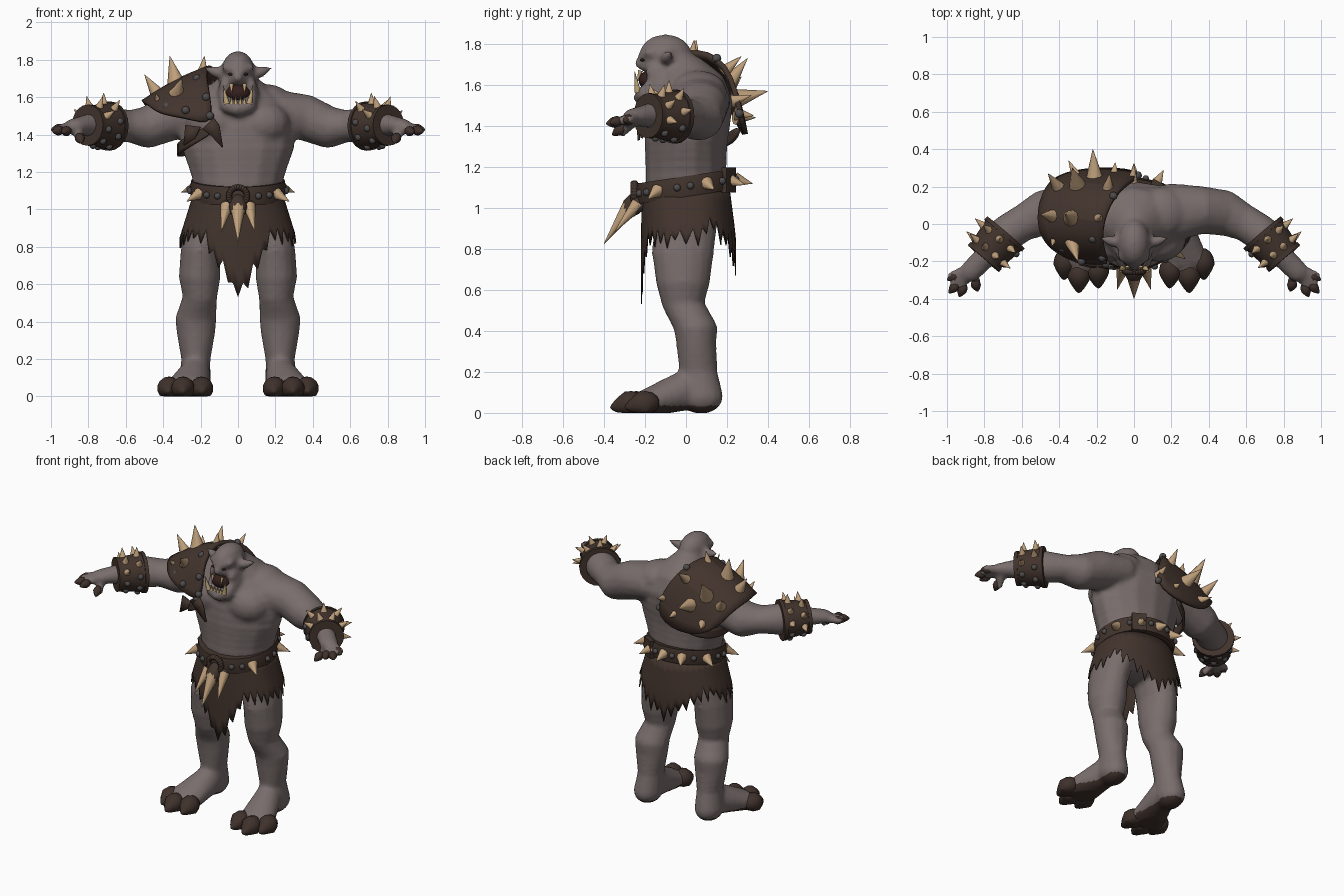
import bpy, bmesh, math, random
from mathutils import Vector, Matrix

random.seed(4)
cube = bpy.data.objects.get("Cube")
if cube:
    bpy.data.objects.remove(cube)


def material(name, *rgb):
    m = bpy.data.materials.new(name)
    m.use_nodes = True
    m.diffuse_color = (*rgb, 1)
    bsdf = next(n for n in m.node_tree.nodes if n.type == 'BSDF_PRINCIPLED')
    bsdf.inputs["Base Color"].default_value = (*rgb, 1)
    bsdf.inputs["Roughness"].default_value = 0.8
    return m


SKIN = material("grey skin", .19, .155, .15)
LEATHER = material("brown leather", .055, .034, .026)
NAIL = material("dark nail", .05, .031, .025)
HORN = material("tan horn", .52, .35, .2)
STUD = material("grey stud", .075, .07, .07)
MOUTH = material("dark mouth", .035, .014, .012)
TOOTH = material("yellowed tooth", .55, .4, .2)

# One unit sphere, copied for every rounded form
unit = bmesh.new()
bmesh.ops.create_uvsphere(unit, u_segments=14, v_segments=8, radius=1)
unit.verts.index_update()
SPHERE = [v.co.copy() for v in unit.verts]
SPHERE_FACES = [[v.index for v in f.verts] for f in unit.faces]
unit.free()


def add_sphere(bm, place):
    verts = [bm.verts.new(place(co)) for co in SPHERE]
    for face in SPHERE_FACES:
        bm.faces.new([verts[i] for i in face])


def ball(bm, x, y, z, rx, ry, rz):
    add_sphere(bm, lambda c: (x + c.x * rx, y + c.y * ry, z + c.z * rz))


def finish(name, bm, *mats):
    bmesh.ops.recalc_face_normals(bm, faces=bm.faces)
    mesh = bpy.data.meshes.new(name)
    bm.to_mesh(mesh)
    bm.free()
    obj = bpy.data.objects.new(name, mesh)
    bpy.context.collection.objects.link(obj)
    for m in mats:
        mesh.materials.append(m)
    return obj


def smooth(obj):
    bpy.ops.object.select_all(action='DESELECT')
    obj.select_set(True)
    bpy.context.view_layer.objects.active = obj
    bpy.ops.object.shade_smooth_by_angle(angle=math.radians(40))


def sweep(bm, side, *pts, n=5):
    """Run an ellipsoid along points of x, y, z, rx, ry, rz."""
    for a, b in zip(pts, pts[1:]):
        for i in range(n + 1):
            c = [p + (q - p) * i / n for p, q in zip(a, b)]
            ball(bm, side * c[0], *c[1:])


def aim(a, b):
    d = b - a
    return Matrix.Translation((a + b) / 2) @ d.to_track_quat('Z', 'Y').to_matrix().to_4x4()


def spike(bm, a, b, r, tip=0.001, sides=10):
    a, b = Vector(a), Vector(b)
    bmesh.ops.create_cone(bm, cap_ends=True, segments=sides, radius1=r, radius2=tip,
                          depth=(b - a).length, matrix=aim(a, b))


def claw(bm, a, b, r, pinch=.65):
    a, b = Vector(a), Vector(b)
    half, turn = (b - a).length / 2, aim(a, b)

    def place(c):
        k = r * (1 - pinch * max(c.z, 0))
        return turn @ Vector((c.x * k, c.y * k, c.z * half))
    add_sphere(bm, place)


def patch(name, rows, thick, levels=2):
    bm = bmesh.new()
    grid = [[bm.verts.new(p) for p in row] for row in rows]
    for r, s in zip(grid, grid[1:]):
        for i in range(len(r) - 1):
            bm.faces.new((r[i], r[i + 1], s[i + 1], s[i]))
    obj = finish(name, bm, LEATHER)
    sub = obj.modifiers.new("round", 'SUBSURF')
    sub.levels = sub.render_levels = levels
    sol = obj.modifiers.new("thick", 'SOLIDIFY')
    sol.thickness, sol.offset = thick, 0
    smooth(obj)


# Body: overlapping swept forms fused into one skin
bm = bmesh.new()
sweep(bm, 1, (0, 0, .95, .22, .17, .08), (0, 0, 1.1, .235, .2, .08), (0, 0, 1.2, .262, .2, .08),
      (0, 0, 1.32, .305, .205, .08), (0, .01, 1.42, .325, .21, .08), (0, .02, 1.52, .3, .21, .09),
      (0, .03, 1.6, .2, .17, .1), (0, -.02, 1.66, .11, .13, .1), (0, -.09, 1.7, .085, .11, .1))
# Skull, muzzle and throat
ball(bm, 0, -.1, 1.745, .088, .13, .102)
ball(bm, 0, -.18, 1.69, .055, .05, .03)
ball(bm, 0, -.225, 1.705, .028, .028, .026)
ball(bm, 0, -.11, 1.6, .085, .08, .09)
for s in (-1, 1):
    # Brow, cheek, jaw, ear
    sweep(bm, s, (.015, -.2, 1.742, .03, .035, .022), (.06, -.17, 1.758, .03, .035, .02), n=3)
    ball(bm, s * .068, -.14, 1.66, .033, .06, .05)
    sweep(bm, s, (.08, -.12, 1.62, .032, .045, .06), (.058, -.2, 1.555, .038, .042, .042),
          (0, -.215, 1.537, .042, .042, .04))
    claw(bm, (s * .07, -.11, 1.715), (s * .185, -.07, 1.76), .03)
    # Chest, shoulder, arm and palm
    ball(bm, s * .13, -.08, 1.46, .15, .125, .12)
    ball(bm, s * .15, .06, 1.57, .14, .14, .1)
    sweep(bm, s, (.2, .06, 1.52, .14, .16, .12), (.36, .075, 1.49, .11, .13, .125),
          (.48, .06, 1.44, .11, .125, .112), (.58, .015, 1.445, .08, .105, .085),
          (.68, -.05, 1.45, .1, .1, .1), (.8, -.18, 1.45, .062, .062, .06),
          (.87, -.25, 1.445, .06, .06, .042))
    for x, y, z in ((.925, -.335, 1.42), (.965, -.32, 1.425), (.975, -.275, 1.43), (.84, -.31, 1.37)):
        sweep(bm, s, (.87, -.24, 1.44, .035, .035, .032), (x, y, z, .023, .023, .023))
    # Leg and foot
    sweep(bm, s, (.16, 0, .95, .12, .16, .07), (.2, -.015, .78, .11, .155, .07),
          (.205, -.015, .64, .115, .135, .06), (.203, -.015, .53, .094, .105, .06),
          (.225, .045, .42, .112, .108, .06), (.225, .05, .34, .106, .1, .06),
          (.225, .06, .2, .08, .095, .07), (.232, .075, .08, .088, .108, .085))
    sweep(bm, s, (.23, 0, .11, .085, .1, .1), (.27, -.17, .055, .12, .08, .07))
    for x, y in ((.2, -.24), (.29, -.26), (.365, -.21)):
        sweep(bm, s, (.27, -.12, .05, .06, .06, .06), (x, y, .045, .05, .05, .05))
body = finish("body", bm, SKIN, NAIL)
rem = body.modifiers.new("fuse", 'REMESH')
rem.mode, rem.voxel_size = 'VOXEL', .015
soft = body.modifiers.new("soften", 'SMOOTH')
soft.factor, soft.iterations = .5, 4
dg = bpy.context.evaluated_depsgraph_get()
fused = bpy.data.meshes.new_from_object(body.evaluated_get(dg))
body.modifiers.clear()
body.data = fused
fused.materials.clear()
for m in (SKIN, NAIL):
    fused.materials.append(m)
for v in fused.vertices:
    v.co.z = max(v.co.z, 0)
fused.update()
for p in fused.polygons:  # dark soles
    p.material_index = int(p.center.z < .035 and p.normal.z < -.4)
    p.use_smooth = True

# Nails of toes and fingers
bm = bmesh.new()
for s in (-1, 1):
    for x, y in ((.19, -.345), (.295, -.37), (.375, -.3)):
        claw(bm, (s * (x * .9 + .027), y + .17, .06), (s * x, y, .025), .063, .55)
    for x, y, z in ((.935, -.39, 1.41), (.99, -.37, 1.415), (1, -.3, 1.425), (.835, -.36, 1.355)):
        end = Vector((s * x, y, z))
        claw(bm, end + (Vector((s * .87, -.24, 1.44)) - end).normalized() * .08, end, .027, .5)
for v in bm.verts:
    v.co.z = max(v.co.z, 0)
smooth(finish("nails", bm, NAIL))

# Mouth, eyes and teeth
bm = bmesh.new()
ball(bm, 0, -.185, 1.622, .066, .046, .046)
for s in (-1, 1):
    ball(bm, s * .04, -.212, 1.722, .014, .012, .007)
smooth(finish("mouth_and_eyes", bm, MOUTH))
bm = bmesh.new()
for s in (-1, 1):
    spike(bm, (s * .06, -.235, 1.565), (s * .08, -.25, 1.665), .016)
    spike(bm, (s * .035, -.222, 1.67), (s * .035, -.238, 1.615), .012)
    for x in (.012, .034):
        spike(bm, (s * x, -.235, 1.565), (s * x, -.243, 1.605), .01)
smooth(finish("teeth", bm, TOOTH))

horns, studs = bmesh.new(), bmesh.new()


# Belt: a tilted oval band
def belt_point(a, out=0, up=0):
    y = math.sin(a) * (.24 + out)
    return Vector((math.cos(a) * (.25 + out), y, 1.105 + .15 * y + up))


bm = bmesh.new()
N = 48
section = ((-.05, -.045), (0, -.05), (.01, 0), (0, .05), (-.05, .045))
loops = [[bm.verts.new(belt_point(math.tau * i / N, *q)) for q in section] for i in range(N)]
for i in range(N):
    a, b = loops[i], loops[(i + 1) % N]
    for j in range(5):
        k = (j + 1) % 5
        bm.faces.new((a[j], a[k], b[k], b[j]))
smooth(finish("belt", bm, LEATHER))
for deg in (-35, 25, 62, 90, 118, 155, 215):
    a = math.radians(deg)
    spike(horns, belt_point(a), belt_point(a, .085, -.035), .034)
for deg in (-65, -50, -10, 5, 45, 76, 104, 135, 175, 190, 230, 245):
    ball(studs, *belt_point(math.radians(deg), .01), .018, .018, .018)

# Buckle ring, hanging knot and loop plate
bm = bmesh.new()
for i in range(24):
    a = math.tau * i / 24
    ball(bm, .048 * math.cos(a), -.252, 1.07 + .048 * math.sin(a), .017, .02, .017)
claw(bm, (0, -.2, 1.08), (0, -.33, .93), .05)
for s in (-1, 1):
    claw(bm, (s * .04, -.2, 1.06), (s * .075, -.28, .95), .035)
smooth(finish("buckle", bm, LEATHER))
bm = bmesh.new()
plate = Matrix.Translation(belt_point(math.radians(58), .005)) @ Matrix.Rotation(math.radians(-30), 4, 'Z')
bmesh.ops.create_cube(bm, size=1, matrix=plate @ Matrix.Diagonal((.09, .03, .12, 1)))
finish("belt_loop", bm, LEATHER)
spike(horns, (0, -.27, 1.01), (0, -.4, .825), .042)
for s in (-1, 1):
    spike(horns, (s * .06, -.235, 1.02), (s * .09, -.35, .88), .034)

# Loincloth with a ragged hem, long at front and back
HEM = ((0, .53), (10, .62), (20, .72), (32, .82), (60, .86), (90, .82), (115, .9), (140, .84), (165, .74), (180, .7))


def hem(deg):
    for (a, p), (b, q) in zip(HEM, HEM[1:]):
        if a <= deg <= b:
            return p + (q - p) * (deg - a) / (b - a)


bm = bmesh.new()
M, ROWS = 72, 6
cols = []
for i in range(M):
    deg = 360 * i / M
    a = math.radians(deg)
    low = hem(min(deg, 360 - deg))
    if i:
        low += random.uniform(.02, .07) if i % 2 else random.uniform(-.05, .015)
    col = []
    for j in range(ROWS):
        z = 1.08 + (low - 1.08) * j / (ROWS - 1)
        t = min((1.08 - z) / .23, 1)
        c = math.cos(a)
        y = -math.copysign(abs(c) ** .8, c) * (.215 + (.03 if c < 0 else .005) * t)
        col.append(bm.verts.new((math.sin(a) * (.24 + .072 * t), y, z)))
    cols.append(col)
for i in range(M):
    a, b = cols[i], cols[(i + 1) % M]
    for j in range(ROWS - 1):
        bm.faces.new((a[j], b[j], b[j + 1], a[j + 1]))
skirt = finish("loincloth", bm, LEATHER)
skirt.modifiers.new("thick", 'SOLIDIFY').thickness = .006
smooth(skirt)

# Shoulder guard over the right shoulder, with strap and flaps
patch("shoulder_guard", (
    ((-.12, -.22, 1.44), (-.16, -.17, 1.66), (-.18, 0, 1.785), (-.08, .21, 1.73), (.08, .27, 1.42)),
    ((-.27, -.22, 1.49), (-.32, -.13, 1.64), (-.35, .03, 1.715), (-.29, .25, 1.63), (-.16, .3, 1.34)),
    ((-.43, -.14, 1.51), (-.49, -.07, 1.57), (-.52, .03, 1.58), (-.48, .2, 1.54), (-.38, .27, 1.38))), .025)
strap = ((-.12, -.215, 1.44), (-.27, -.19, 1.36), (-.34, 0, 1.31), (-.28, .19, 1.31), (-.13, .26, 1.38))
patch("chest_strap", [[(x, y, z + d) for x, y, z in strap] for d in (-.03, .03)], .015)
patch("chest_flap", (((-.19, -.225, 1.43), (-.13, -.235, 1.49)),
                     ((-.15, -.235, 1.4), (-.1, -.24, 1.45)),
                     ((-.085, -.23, 1.33), (-.08, -.23, 1.335))), .012, 0)
patch("side_flap", (((-.28, -.2, 1.45), (-.2, -.23, 1.44)),
                    ((-.29, -.215, 1.34), (-.23, -.23, 1.38))), .012, 0)
for base, tip, r in (
        ((-.33, .03, 1.67), (-.365, .05, 1.82), .05), ((-.42, .04, 1.6), (-.5, .05, 1.72), .045),
        ((-.33, -.09, 1.61), (-.3, -.2, 1.7), .045), ((-.42, -.06, 1.56), (-.44, -.12, 1.62), .03),
        ((-.4, .19, 1.55), (-.46, .27, 1.64), .038), ((-.3, .2, 1.6), (-.33, .3, 1.73), .048),
        ((-.21, .23, 1.53), (-.22, .4, 1.57), .052), ((-.01, .22, 1.52), (0, .32, 1.55), .032),
        ((-.14, .18, 1.66), (-.13, .27, 1.74), .035), ((-.3, .24, 1.44), (-.35, .34, 1.44), .035),
        ((-.11, .24, 1.46), (-.1, .33, 1.45), .035), ((-.19, .03, 1.73), (-.18, .04, 1.82), .03)):
    spike(horns, base, tip, r)
for x, y, z in ((-.17, -.18, 1.6), (-.15, -.215, 1.5), (-.28, -.2, 1.53), (-.22, -.08, 1.7),
                (-.38, -.13, 1.55), (-.11, .15, 1.73), (.02, .26, 1.46)):
    ball(studs, x, y, z, .022, .022, .022)

# Bracers ringed with spikes and studs
for s, label in ((1, "left"), (-1, "right")):
    a, b = Vector((s * .685, -.045, 1.445)), Vector((s * .805, -.185, 1.45))
    bm = bmesh.new()
    spike(bm, a, b, .128, .102, 20)
    for t, r in ((.06, .132), (.94, .11)):
        c = a.lerp(b, t)
        d = (b - a) * .06
        spike(bm, c - d, c + d, r, r, 20)
    smooth(finish(label + "_bracer", bm, LEATHER))
    turn = aim(a, b).to_3x3()
    for t, r in ((.28, .118), (.72, .107)):
        for i in range(9):
            ang = math.tau * (i + t) / 9
            out = turn @ Vector((math.cos(ang), math.sin(ang), 0))
            p = a.lerp(b, t) + out * r
            inward = out.y < -.3 and s * out.x < 0
            if out.z < -.4 or (inward and out.z < .4):
                ball(studs, *p, .019, .019, .019)
            else:
                spike(horns, p - out * .01, p + out * .058, .025)
smooth(finish("horn_spikes", horns, HORN))
smooth(finish("metal_studs", studs, STUD))
